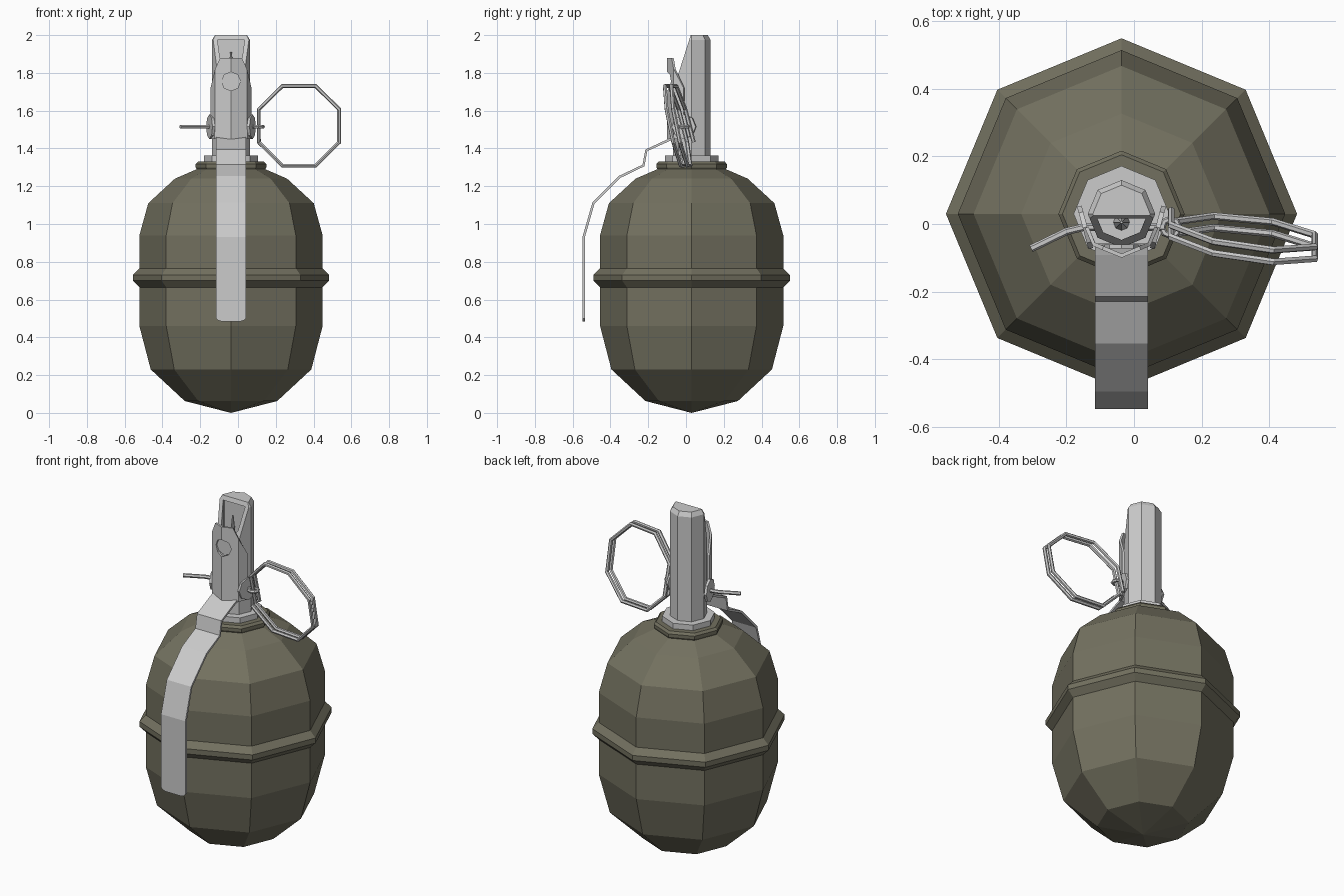
import bpy, bmesh
from math import sin, cos, pi, radians
from mathutils import Vector

if "Cube" in bpy.data.objects:
    bpy.data.objects.remove(bpy.data.objects["Cube"])

CX, CY = -0.037, 0.03          # main axis of the body

olive = bpy.data.materials.new("olive_paint")
olive.diffuse_color = (0.17, 0.163, 0.115, 1)
olive.use_nodes = True
olive.node_tree.nodes["Principled BSDF"].inputs["Base Color"].default_value = olive.diffuse_color


def finish(name, bm, mat=None):
    bmesh.ops.recalc_face_normals(bm, faces=bm.faces)
    me = bpy.data.meshes.new(name)
    bm.to_mesh(me)
    bm.free()
    ob = bpy.data.objects.new(name, me)
    bpy.context.collection.objects.link(ob)
    if mat:
        me.materials.append(mat)
    return ob


def lathe_bm(profile, n=8):
    """Closed solid turned about the main axis, profile = (radius, z) upward."""
    bm = bmesh.new()
    rings = [[bm.verts.new((CX + r * cos(2 * pi * i / n), CY + r * sin(2 * pi * i / n), z))
              for i in range(n)] for r, z in profile]
    for a, b in zip(rings, rings[1:]):
        for i in range(n):
            j = (i + 1) % n
            bm.faces.new((a[i], a[j], b[j], b[i]))
    bm.faces.new(rings[0][::-1])
    bm.faces.new(rings[-1])
    bmesh.ops.remove_doubles(bm, verts=bm.verts, dist=0.0005)
    return bm


def slice_bm(bm, co, no):
    """Cut away what lies on the normal side and cap the cut."""
    res = bmesh.ops.bisect_plane(bm, geom=bm.verts[:] + bm.edges[:] + bm.faces[:],
                                 plane_co=co, plane_no=no, clear_outer=True)
    edges = [e for e in res["geom_cut"] if isinstance(e, bmesh.types.BMEdge)]
    bmesh.ops.holes_fill(bm, edges=edges, sides=0)


def sheet(name, rows, thickness):
    """Grid of points thickened into sheet metal."""
    bm = bmesh.new()
    g = [[bm.verts.new(p) for p in row] for row in rows]
    for a, b in zip(g, g[1:]):
        for i in range(len(a) - 1):
            bm.faces.new((a[i], a[i + 1], b[i + 1], b[i]))
    ob = finish(name, bm)
    m = ob.modifiers.new("thickness", "SOLIDIFY")
    m.thickness, m.offset = thickness, 0
    return ob


def disc(name, loc, r, depth, rot, n=8):
    bpy.ops.mesh.primitive_cylinder_add(vertices=n, radius=r, depth=depth, location=loc, rotation=rot)
    ob = bpy.context.object
    ob.name = name
    return ob


def wire(name, pts, r, closed=False):
    cu = bpy.data.curves.new(name, "CURVE")
    cu.dimensions = "3D"
    cu.bevel_depth, cu.bevel_resolution, cu.use_fill_caps = r, 1, True
    sp = cu.splines.new("POLY")
    sp.points.add(len(pts) - 1)
    for p, co in zip(sp.points, pts):
        p.co = (*co, 1)
    sp.use_cyclic_u = closed
    sp.use_smooth = False
    ob = bpy.data.objects.new(name, cu)
    bpy.context.collection.objects.link(ob)
    bpy.ops.object.select_all(action="DESELECT")
    ob.select_set(True)
    bpy.context.view_layer.objects.active = ob
    bpy.ops.object.convert(target="MESH")
    return bpy.context.object


def cut(ob, cutter):
    cutter.hide_render = True
    cutter.hide_set(True)
    m = ob.modifiers.new("cut", "BOOLEAN")
    m.operation, m.solver, m.object = "DIFFERENCE", "EXACT", cutter


# Body with its middle ridge, then collar and washer
finish("body", lathe_bm([(0.0001, 0.0), (0.245, 0.063), (0.425, 0.23), (0.485, 0.46), (0.485, 0.665),
                         (0.52, 0.70), (0.52, 0.73), (0.485, 0.765), (0.485, 0.94), (0.438, 1.11),
                         (0.297, 1.24), (0.17, 1.295)]), olive)
finish("collar", lathe_bm([(0.17, 1.27), (0.187, 1.30), (0.187, 1.317), (0.175, 1.33)]), olive)
finish("washer", lathe_bm([(0.142, 1.31), (0.142, 1.362)]))

# Fuse tube, sliced at the front and hollowed at the top
bm = lathe_bm([(0.1, 1.33), (0.1, 1.975), (0.085, 2.0)])
slice_bm(bm, (CX, 0.025, 2.0), (0, -0.25, 0.08))
tube = finish("fuse_tube", bm)
bm = lathe_bm([(0.077, 1.70), (0.077, 1.975)])
slice_bm(bm, (CX, 0.035, 1.8), (0, 1, 0))
cut(tube, finish("pocket_cutter", bm))

# Striker tip inside the pocket
bpy.ops.mesh.primitive_cone_add(vertices=8, radius1=0.025, radius2=0.004, depth=0.22,
                                location=(CX, 0.005, 1.80))
bpy.context.object.name = "striker"

# Lever clip wrapping the tube, with a round hole
section = [(-0.103, -0.01, 1.72), (-0.082, -0.06, 1.82), (-0.055, -0.071, 1.88), (0, -0.094, 1.88)]
section += [(-x, y, z) for x, y, z in section[-2::-1]]
clip = sheet("lever_clip", [[(CX + x, y, 1.45) for x, y, z in section],
                            [(CX + x, y, z) for x, y, z in section]], 0.012)
cut(clip, disc("hole_cutter", (CX, -0.1, 1.755), 0.05, 0.08, (pi / 2, 0, 0)))
disc("hole_plate", (CX, -0.066, 1.755), 0.05, 0.012, (pi / 2, 0, 0))

# Side ears that carry the pin
for s, side in ((-1, "left"), (1, "right")):
    disc("ear_" + side, (CX + s * 0.108, -0.01, 1.515), 0.065, 0.014, (0, pi / 2, -s * radians(15)))

# Bent safety lever
path = [(-0.06, 1.455), (-0.09, 1.445), (-0.21, 1.39), (-0.225, 1.31), (-0.35, 1.25),
        (-0.49, 1.11), (-0.542, 0.93), (-0.542, 0.50)]
rows = [[(CX + x, y, z) for x in (-0.079, -0.06, 0.06, 0.079)] for y, z in path]
rows.append([(CX + x, -0.542, z) for x, z in ((-0.068, 0.49), (-0.05, 0.484), (0.05, 0.484), (0.068, 0.49))])
sheet("lever", rows, 0.013)

# Split pin and its eye
wire("pin", [(-0.305, -0.073, 1.515), (-0.20, -0.022, 1.515), (-0.15, -0.01, 1.515), (0.09, -0.01, 1.515)], 0.011)
wire("pin_eye", [(0.108 + 0.025 * cos(a * pi / 4), -0.01 + 0.025 * sin(a * pi / 4), 1.515)
                 for a in range(8)], 0.010, True)

# Pull ring: two turns of an eight-sided coil, tilted
coil = []
for i in range(17):
    a = pi * (i + 4.5) / 4
    dx, dz = 0.23 * cos(a), 0.228 * sin(a)
    coil.append((0.323 + dx, -0.04 - 0.12 * dx - 0.23 * dz + 0.035 * (i / 8 - 1), 1.52 + dz))
wire("pull_ring", coil, 0.011)
